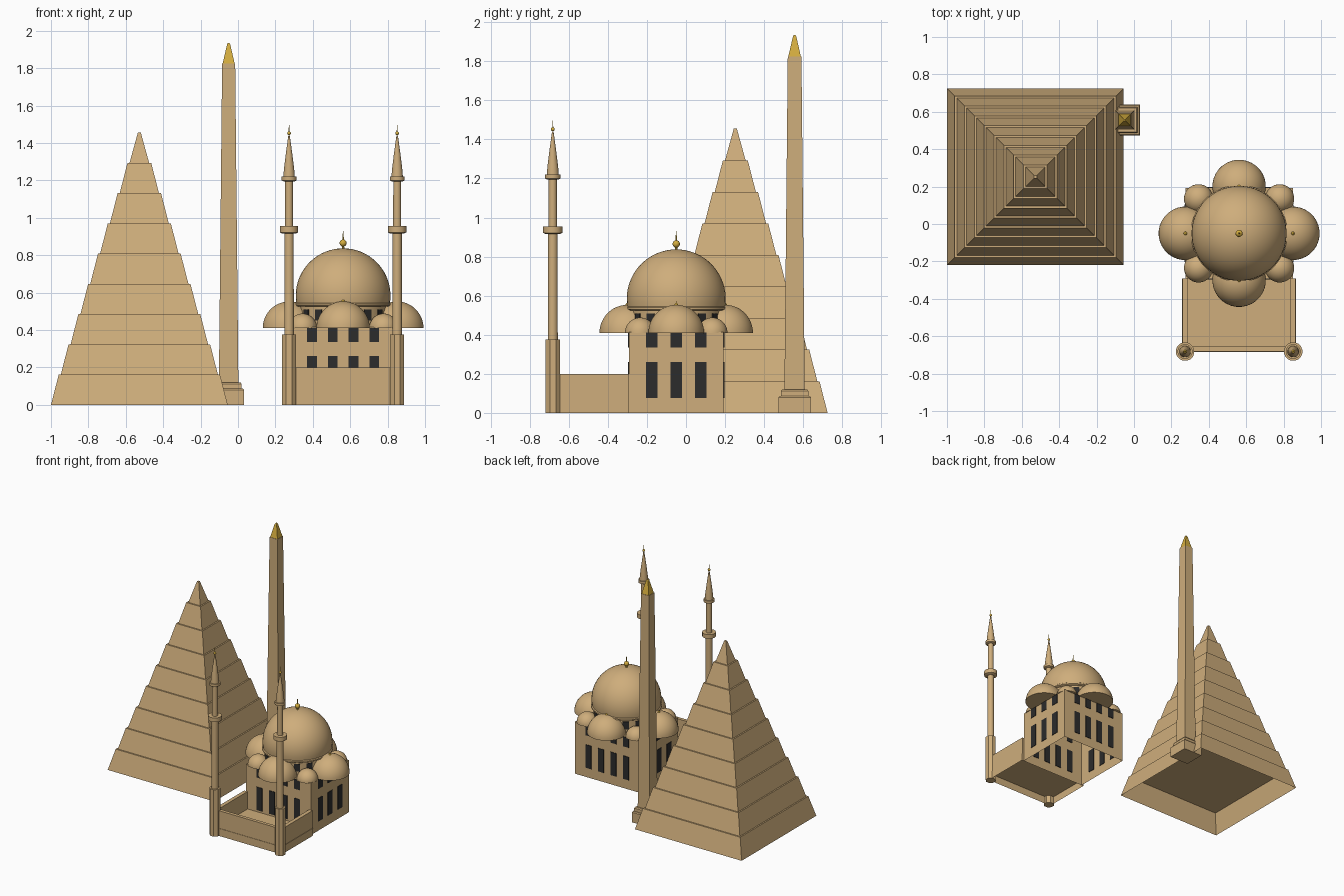
import bpy, bmesh, math

cube = bpy.data.objects.get("Cube")
if cube:
    bpy.data.objects.remove(cube)


def material(name, rgb):
    m = bpy.data.materials.new(name)
    m.use_nodes = True
    m.diffuse_color = (*rgb, 1)
    m.node_tree.nodes["Principled BSDF"].inputs["Base Color"].default_value = (*rgb, 1)
    return m


SAND = material("sandstone", (0.62, 0.42, 0.2))
GOLD = material("gold", (0.66, 0.42, 0.05))
DARK = material("dark_window", (0.025, 0.025, 0.025))


def finish(name, bm, mat, smooth=False):
    bmesh.ops.recalc_face_normals(bm, faces=bm.faces)
    me = bpy.data.meshes.new(name)
    bm.to_mesh(me)
    bm.free()
    me.materials.append(mat)
    ob = bpy.data.objects.new(name, me)
    bpy.context.collection.objects.link(ob)
    if smooth:
        bpy.ops.object.select_all(action="DESELECT")
        ob.select_set(True)
        bpy.context.view_layer.objects.active = ob
        bpy.ops.object.shade_smooth_by_angle(angle=math.radians(35))
    return ob


def lathe(name, profile, x, y, mat=SAND, sides=24, smooth=True, bottom=True):
    """Turn (radius, z) points around a vertical axis at x, y.
    Four sides make a square form whose radius is the half width."""
    bm = bmesh.new()
    grow = 1 / math.cos(math.pi / sides) if sides <= 8 else 1
    rings = []
    for r, z in profile:
        angles = [2 * math.pi * (k + 0.5) / sides for k in range(sides)]
        rings.append([bm.verts.new((x + r * grow * math.cos(a), y + r * grow * math.sin(a), z))
                      for a in angles])
    for a, b in zip(rings, rings[1:]):
        for k in range(sides):
            n = (k + 1) % sides
            bm.faces.new((a[k], a[n], b[n], b[k]))
    bm.faces.new(rings[-1])
    if bottom:
        bm.faces.new(rings[0])
    return finish(name, bm, mat, smooth)


def box(name, x0, x1, y0, y1, z0, z1, mat=SAND, bottom=True, turn=0):
    bm = bmesh.new()
    bmesh.ops.create_cube(bm, size=1)
    for v in bm.verts:
        v.co = ((v.co.x) * (x1 - x0), (v.co.y) * (y1 - y0), (v.co.z + 0.5) * (z1 - z0) + z0)
    if not bottom:
        low = [f for f in bm.faces if f.normal.z < -0.5]
        bmesh.ops.delete(bm, geom=low, context="FACES")
    ob = finish(name, bm, mat)
    ob.location = ((x0 + x1) / 2, (y0 + y1) / 2, 0)
    ob.rotation_euler.z = turn
    return ob


def arc(r, z, start=0, steps=12):
    """Dome profile from a start angle up to the crown."""
    span = math.pi / 2 - start
    return [(max(r * math.cos(start + span * i / steps), 0.001),
             z + r * math.sin(start + span * i / steps)) for i in range(steps + 1)]


def finial(name, x, y, z, r, spike):
    lathe(name + "_ball", arc(r, z, -1.5), x, y, GOLD, 16)
    lathe(name + "_spike", [(r * 0.3, z), (0.001, z + spike)], x, y, GOLD, 8)


# Stepped pyramid, open underneath
TIERS, HALF, HEIGHT = 9, 0.4725, 1.455
for i in range(TIERS):
    base = HALF * (1 - i / TIERS)
    top = HALF * (1 - (i + 1) / TIERS) + (0.011 if i < TIERS - 1 else 0.008)
    z0, z1 = HEIGHT * i / TIERS, HEIGHT * (i + 1) / TIERS
    lathe(f"pyramid_tier_{i + 1}", [(base, z0), (top, z1)], -0.5275, 0.2525,
          sides=4, smooth=False, bottom=False)

# Obelisk with gilded tip
OX, OY = -0.05, 0.556
lathe("obelisk_lower_step", [(0.083, 0), (0.083, 0.08), (0.077, 0.087)], OX, OY, sides=4, smooth=False)
lathe("obelisk_upper_step", [(0.07, 0.087), (0.07, 0.112), (0.064, 0.12)], OX, OY, sides=4, smooth=False)
lathe("obelisk_shaft", [(0.052, 0.12), (0.035, 1.825)], OX, OY, sides=4, smooth=False)
lathe("obelisk_tip", [(0.032, 1.825), (0.009, 1.925), (0.004, 1.935)], OX, OY, GOLD, 4, False)

# Prayer hall, a hollow shell
MX, MY, HX, HY, ROOF = 0.562, -0.05, 0.2875, 0.2425, 0.415
box("prayer_hall", MX - HX, MX + HX, MY - HY, MY + HY, 0, ROOF, bottom=False)

# Hall windows, in two rows on all four walls
T = 0.004
for z0, z1, row in ((0.075, 0.26, "lower"), (0.335, 0.412, "upper")):
    for s in (-1, 1):
        for i in range(4):
            x, y = MX + (i - 1.5) * 0.111, MY + s * HY
            box(f"{row}_window", x - 0.026, x + 0.026, y - T, y + T, z0, z1, DARK)
        for i in range(3):
            x, y = MX + s * HX, MY + (i - 1) * 0.125
            box(f"{row}_side_window", x - T, x + T, y - 0.029, y + 0.029, z0, z1, DARK)

# Half domes on the walls and small corner domes
for s in (-1, 1):
    for x, y in ((MX + s * HX, MY), (MX, MY + s * (HY + 0.008))):
        lathe("wall_dome", arc(0.143, 0.41), x, y, sides=32)
        finial("wall_dome_finial", x, y, 0.553, 0.009, 0.02)
    for t in (-1, 1):
        lathe("corner_dome", arc(0.078, 0.41), MX + s * 0.217, MY + t * 0.185, sides=24)

# Drum, cornice and main dome
lathe("drum", [(0.236, 0.41), (0.236, 0.53)], MX, MY, sides=48)
for k in range(16):
    a = 2 * math.pi * (k + 0.5) / 16
    x, y = MX + 0.236 * math.cos(a), MY + 0.236 * math.sin(a)
    box("drum_window", x - T, x + T, y - 0.022, y + 0.022, 0.45, 0.51, DARK, turn=a)
lathe("drum_cornice", [(0.25, 0.525), (0.258, 0.53), (0.258, 0.54), (0.25, 0.546)], MX, MY, sides=48)
lathe("main_dome", arc(0.254, 0.583, -0.15, 18), MX, MY, sides=48)
finial("main_dome_finial", MX, MY, 0.865, 0.019, 0.065)
lathe("main_finial_stem", [(0.007, 0.83), (0.005, 0.86)], MX, MY, GOLD, 8)

# Courtyard: raised floor and three low walls
FRONT, BACK, CX = -0.685, MY - HY, 0.305
box("courtyard_floor", MX - CX, MX + CX, FRONT, BACK, 0, 0.06, bottom=False)
box("courtyard_front_wall", MX - CX + 0.003, MX + CX - 0.003, FRONT + 0.003, FRONT + 0.03, 0.06, 0.2)
for s in (-1, 1):
    a, b = sorted((MX + s * (CX - 0.003), MX + s * (CX - 0.033)))
    box("courtyard_side_wall", a, b, FRONT + 0.03, BACK, 0.06, 0.2)

# Pair of minarets at the front corners
for s in (-1, 1):
    x, y = MX + s * 0.289, -0.682
    lathe("minaret_base", [(0.037, 0), (0.037, 0.375)], x, y, sides=8, smooth=False)
    lathe("minaret_shaft", [(0.026, 0.375), (0.025, 0.93), (0.022, 0.93), (0.021, 1.23)], x, y, sides=16)
    lathe("lower_balcony", [(0.035, 0.915), (0.05, 0.922), (0.05, 0.955)], x, y, sides=16)
    lathe("upper_balcony", [(0.03, 1.195), (0.04, 1.2), (0.04, 1.22)], x, y, sides=16)
    lathe("minaret_spire", [(0.031, 1.22), (0.028, 1.26), (0.018, 1.34), (0.004, 1.44)], x, y, sides=16)
    finial("minaret_finial", x, y, 1.452, 0.01, 0.045)
